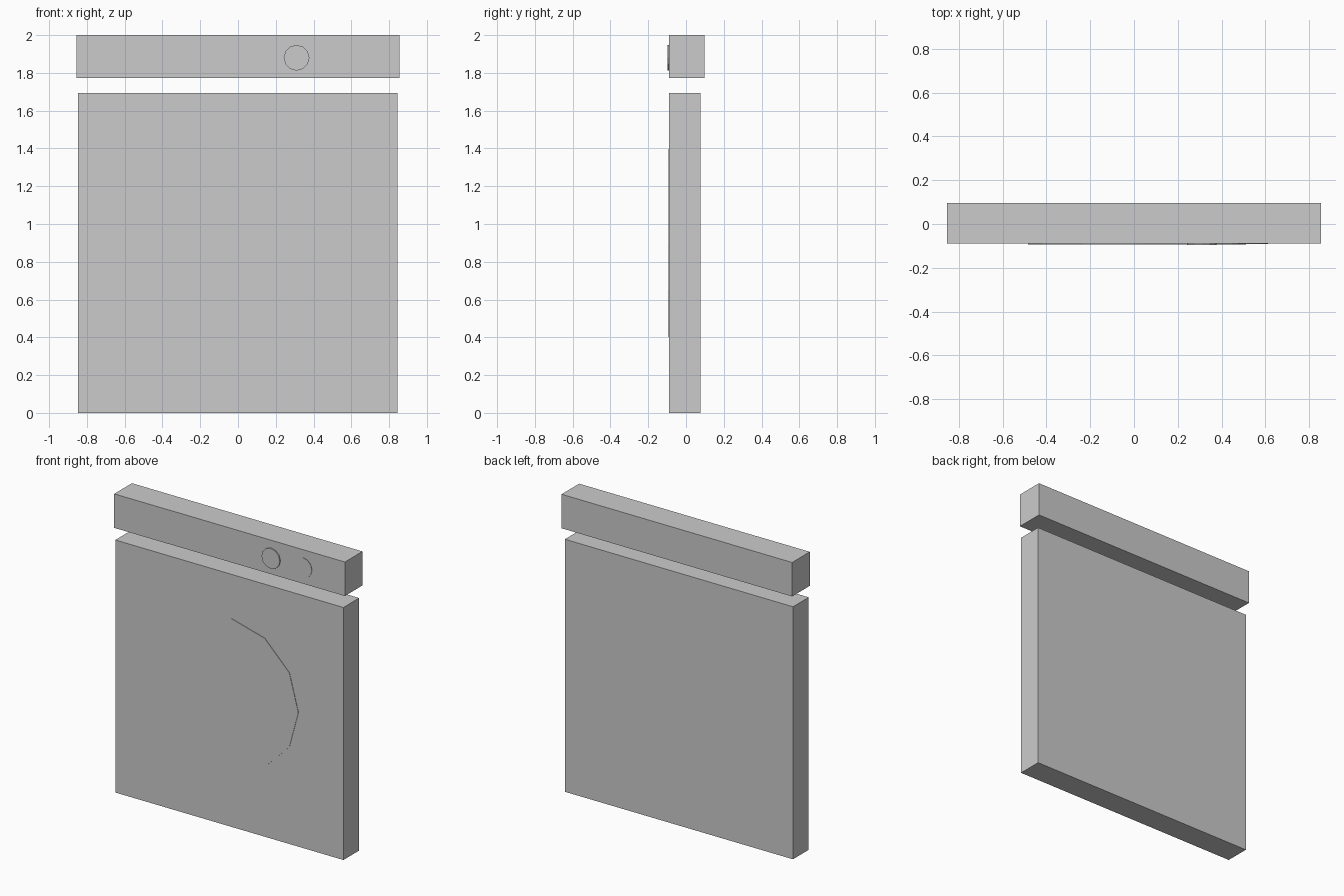
import bpy
from math import pi

if "Cube" in bpy.data.objects:
    bpy.data.objects.remove(bpy.data.objects["Cube"])


def box(name, x0, x1, y0, y1, z0, z1):
    bpy.ops.mesh.primitive_cube_add(size=1, location=((x0 + x1) / 2, (y0 + y1) / 2, (z0 + z1) / 2))
    ob = bpy.context.object
    ob.name = name
    ob.scale = (x1 - x0, y1 - y0, z1 - z0)
    bpy.ops.object.transform_apply(location=False, rotation=False, scale=True)
    return ob


def disc(name, x, z, radius, y_front, y_back, sides):
    # Short cylinder facing the front, with a vertex on its horizontal axis
    bpy.ops.mesh.primitive_cylinder_add(
        vertices=sides, radius=radius, depth=y_back - y_front,
        location=(x, (y_front + y_back) / 2, z), rotation=(pi / 2, 0, 0))
    ob = bpy.context.object
    ob.name = name
    return ob


# Main front panel
box("front_panel", -0.847, 0.845, -0.09, 0.076, 0, 1.693)

# Round door, slightly proud of the panel
disc("door", 0.014, 0.90, 0.498, -0.093, -0.08, 12)

# Control bar floating above the panel
box("control_bar", -0.855, 0.855, -0.089, 0.097, 1.772, 2.0)

# Drawer front at the left of the control bar
box("drawer_front", -0.855, -0.46, -0.090, -0.08, 1.772, 2.0)

# Two dials
for name, x, y in (("left_dial", 0.31, -0.097), ("right_dial", 0.544, -0.092)):
    disc(name, x, 1.88, 0.068, y, -0.08, 12)
